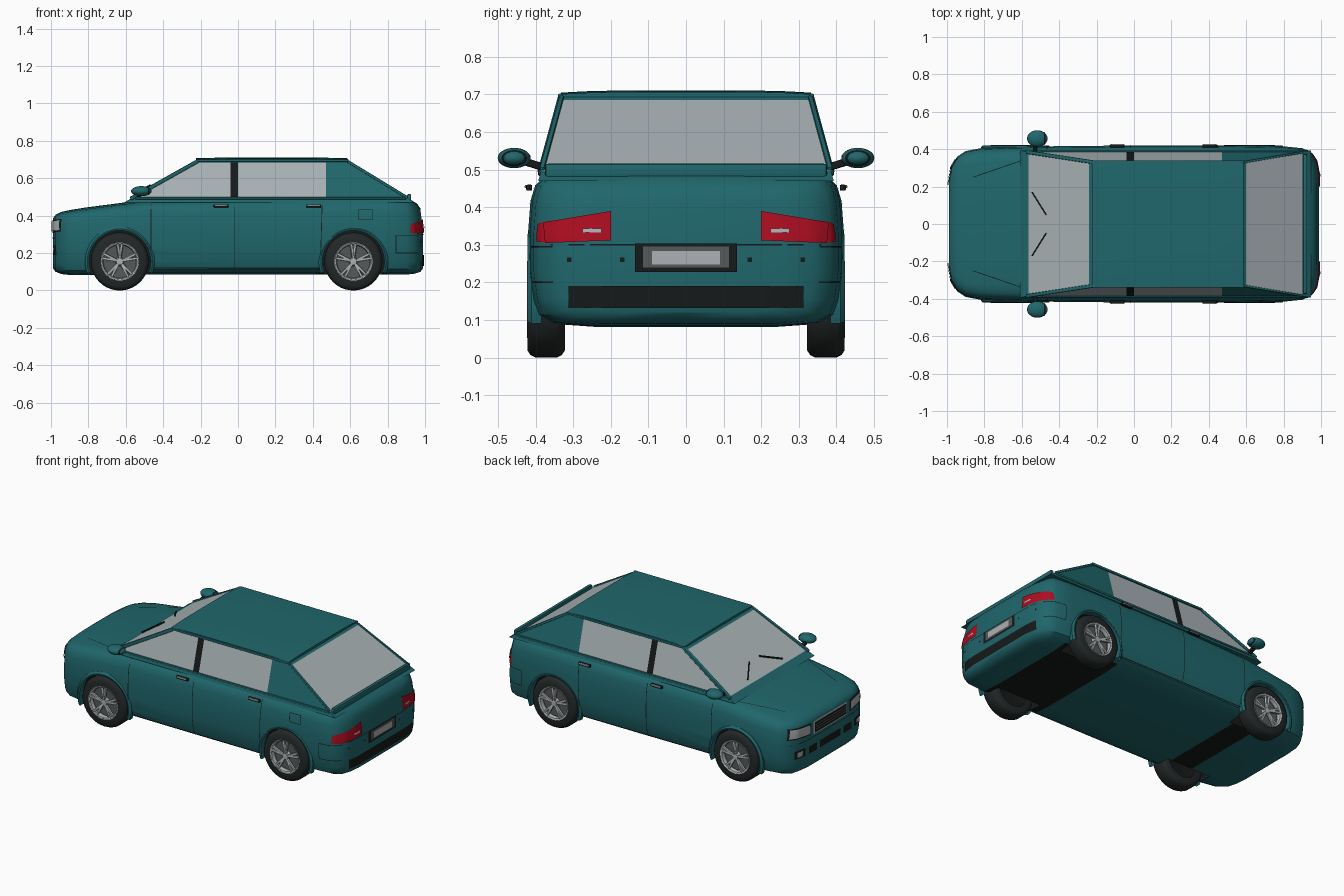
import bpy, bmesh, math
from mathutils import Vector, Matrix
from mathutils.bvhtree import BVHTree

if "Cube" in bpy.data.objects:
    bpy.data.objects.remove(bpy.data.objects["Cube"])


def material(name, rgb):
    m = bpy.data.materials.new(name)
    m.use_nodes = True
    m.diffuse_color = (*rgb, 1)
    m.node_tree.nodes["Principled BSDF"].inputs["Base Color"].default_value = (*rgb, 1)
    return m


TEAL = material("teal paint", (0.014, 0.135, 0.15))
GLASS = material("pale glass", (0.4, 0.45, 0.47))
TRIM = material("black trim", (0.008, 0.01, 0.01))
TYRE = material("tyre rubber", (0.016, 0.02, 0.02))
RED = material("red lamp", (0.42, 0.004, 0.015))
SILVER = material("silver metal", (0.42, 0.44, 0.45))
GREY = material("dark grey metal", (0.09, 0.1, 0.1))


def finish(name, bm, *mats, angle=35):
    mesh = bpy.data.meshes.new(name)
    bm.to_mesh(mesh)
    bm.free()
    for m in mats:
        mesh.materials.append(m)
    mesh.polygons.foreach_set("use_smooth", [True] * len(mesh.polygons))
    mesh.set_sharp_from_angle(angle=math.radians(angle))
    ob = bpy.data.objects.new(name, mesh)
    bpy.context.collection.objects.link(ob)
    return ob


def lathe(name, profile, centre, mat, steps=40):
    """Spin (radius, y) points round an axle along y."""
    bm = bmesh.new()
    vs = [bm.verts.new((r, y, 0)) for r, y in profile]
    es = [bm.edges.new(p) for p in zip(vs, vs[1:])]
    bmesh.ops.spin(bm, geom=vs + es, axis=(0, 1, 0), cent=(0, 0, 0), angle=math.tau, steps=steps)
    bmesh.ops.remove_doubles(bm, verts=bm.verts, dist=1e-4)
    bmesh.ops.recalc_face_normals(bm, faces=bm.faces)
    bmesh.ops.translate(bm, verts=bm.verts, vec=centre)
    return finish(name, bm, mat)


def bar(name, p, q, width, depth, mat, bevel=0.0):
    """A box running from p to q."""
    p, q = Vector(p), Vector(q)
    bm = bmesh.new()
    turn = (q - p).to_track_quat("Z", "Y").to_matrix().to_4x4()
    size = Matrix.Diagonal((width, depth, (q - p).length, 1))
    bmesh.ops.create_cube(bm, matrix=Matrix.Translation((p + q) / 2) @ turn @ size)
    if bevel:
        bmesh.ops.bevel(bm, geom=bm.edges[:], offset=bevel, segments=2, affect="EDGES", profile=0.5)
    return finish(name, bm, mat)


def block(name, centre, size, mat, bevel=0.004):
    c, h = Vector(centre), Vector((0, 0, size[2] / 2))
    return bar(name, c - h, c + h, size[0], size[1], mat, bevel)


def blob(name, centre, radii, mat):
    bm = bmesh.new()
    bmesh.ops.create_uvsphere(bm, u_segments=24, v_segments=14, radius=1,
                              matrix=Matrix.Translation(centre) @ Matrix.Diagonal((*radii, 1)))
    return finish(name, bm, mat)


# Lower body: a loft of rounded sections (x, half width, bottom, top)
STATIONS = [(-.99, .22, .12, .385), (-.975, .31, .10, .405), (-.945, .36, .088, .42),
            (-.9, .39, .083, .43), (-.82, .405, .082, .443), (-.65, .412, .085, .465),
            (-.5, .415, .085, .485), (0, .42, .085, .497), (.5, .42, .085, .5),
            (.8, .415, .085, .5), (.9, .405, .085, .497), (.945, .385, .09, .485),
            (.975, .34, .10, .465), (.99, .26, .12, .44)]
HALF = [(0, 0), (.6, 0), (.85, .02), (.94, .07), (.975, .16), (1, .35), (1, .6),
        (.985, .8), (.955, .9), (.9, .95), (.8, .975), (.45, .995), (0, 1)]
SECTION = HALF + [(-y, z) for y, z in HALF[-2:0:-1]]
AXLES, AXLE_Z, ARCH = (-.632, .617), .155, .168

bm = bmesh.new()
rings = []
for x, w, lo, hi in STATIONS:
    ring = []
    for fy, fz in SECTION:
        z = lo + (hi - lo) * fz
        lean = .12 * max(0, z - .31) if x > .93 else 0
        ring.append(bm.verts.new((x - lean, w * fy, z)))
    rings.append(ring)
n = len(SECTION)
for a, b in zip(rings, rings[1:]):
    for i in range(n):
        bm.faces.new((a[i], a[(i + 1) % n], b[(i + 1) % n], b[i]))
for ring in (rings[0], rings[-1]):
    for i in range(1, n // 2 - 1):
        bm.faces.new((ring[i], ring[i + 1], ring[-i - 1], ring[-i]))
    bm.faces.new((ring[0], ring[1], ring[-1]))
    bm.faces.new((ring[n // 2], ring[n // 2 - 1], ring[n // 2 + 1]))
bmesh.ops.recalc_face_normals(bm, faces=bm.faces)
body = finish("body_shell", bm, TEAL, TRIM)

# Wheel wells cut from the body
for ax in AXLES:
    for s in (-1, 1):
        cutter = lathe("well_cutter", [(0, -.12), (ARCH, -.12), (ARCH, .12), (0, .12)],
                       (ax, s * .39, AXLE_Z), TRIM, 48)
        cutter.hide_render = True
        mod = body.modifiers.new("well", "BOOLEAN")
        mod.operation, mod.solver, mod.object = "DIFFERENCE", "EXACT", cutter
        bpy.context.view_layer.objects.active = body
        bpy.ops.object.modifier_apply(modifier=mod.name)
        bpy.data.objects.remove(cutter)
bm = bmesh.new()
bm.from_mesh(body.data)
bmesh.ops.bisect_plane(bm, geom=bm.verts[:] + bm.edges[:] + bm.faces[:],
                       plane_co=(.42, 0, 0), plane_no=(1, 0, 0))
for f in bm.faces:
    c = f.calc_center_median()
    in_well = any(all(math.hypot(v.co.x - ax, v.co.z - AXLE_Z) < ARCH + .004 for v in f.verts)
                  for ax in AXLES)
    floor = c.z < .1 and .42 < c.x < .84 and f.normal.z < -.8
    f.material_index = int(in_well or floor)
surface = BVHTree.FromBMesh(bm)
bm.to_mesh(body.data)
bm.free()
body.data.set_sharp_from_angle(angle=math.radians(35))


def patch(name, mat, axis, sign, quad, cols=8, rows=2, lift=.003):
    """A thin plate draped on the body, seen along an axis, from four corners."""
    out = Vector([sign if i == axis else 0 for i in range(3)])
    a, b, c, d = (Vector(p) for p in quad)
    bm = bmesh.new()
    grid = []
    for j in range(rows + 1):
        for i in range(cols + 1):
            p = a.lerp(b, i / cols).lerp(d.lerp(c, i / cols), j / rows)
            start = list(p)
            start.insert(axis, sign * 2)
            hit = surface.ray_cast(Vector(start), -out)[0]
            grid.append(bm.verts.new(hit + out * lift) if hit else None)
    w = cols + 1
    for j in range(rows):
        for i in range(cols):
            k = j * w + i
            corners = [grid[k], grid[k + 1], grid[k + w + 1], grid[k + w]]
            if all(corners):
                f = bm.faces.new(corners)
                f.normal_update()
                if f.normal.dot(out) < 0:
                    f.normal_flip()
    return finish(name, bm, mat)


def rect(u0, u1, v0, v1):
    return [(u0, v0), (u1, v0), (u1, v1), (u0, v1)]


def seam(name, axis, sign, p, q, width=.004):
    p, q = Vector(p), Vector(q)
    t = (q - p).normalized().orthogonal() * width / 2
    return patch(name, TRIM, axis, sign, [p - t, q - t, q + t, p + t], 12, 1, .002)


# Cabin: tapered block, sliced so that windows and pillars can be coloured
bm = bmesh.new()
for s in (-1, 1):
    for x, y, z in ((-.61, .393, .47), (-.22, .33, .697), (.58, .33, .697), (.945, .393, .47)):
        bm.verts.new((x, s * y, z))
bmesh.ops.convex_hull(bm, input=bm.verts[:])
bmesh.ops.dissolve_limit(bm, angle_limit=.02, verts=bm.verts[:], edges=bm.edges[:])
for axis, at in ((0, -.04), (0, 0), (0, .47), (2, .497), (2, .685)):
    spot = Vector([at if i == axis else 0 for i in range(3)])
    bmesh.ops.bisect_plane(bm, geom=bm.verts[:] + bm.edges[:] + bm.faces[:], plane_co=spot,
                           plane_no=[float(i == axis) for i in range(3)])
bmesh.ops.recalc_face_normals(bm, faces=bm.faces)
for f in bm.faces:
    c = f.calc_center_median()
    side = abs(f.normal.y) > .7
    if not .497 < c.z < .685 or (side and c.x > .47):
        f.material_index = 0
    else:
        f.material_index = 2 if side and -.04 < c.x < 0 else 1
finish("cabin", bm, TEAL, GLASS, TRIM, angle=20)

# Roof: crowned slab
bm = bmesh.new()
bmesh.ops.create_grid(bm, x_segments=8, y_segments=10, size=1)
for v in bm.verts:
    u, t = v.co.x, v.co.y
    v.co = (.18 + .405 * u, .332 * t, .711 - .006 * t ** 4 - .004 * u ** 4)
skirt = bmesh.ops.extrude_face_region(bm, geom=bm.faces[:])["geom"]
for v in skirt:
    if isinstance(v, bmesh.types.BMVert):
        v.co.z = .688
bmesh.ops.recalc_face_normals(bm, faces=bm.faces)
finish("roof", bm, TEAL)

# Paired parts on both flanks
for s, side in ((-1, "right"), (1, "left")):
    bar(f"{side}_front_pillar", (-.575, s * .385, .49), (-.215, s * .33, .692), .02, .02, TEAL, .005)
    bar(f"{side}_rear_pillar", (.585, s * .33, .692), (.9, s * .383, .5), .012, .014, TEAL, .003)
    bar(f"{side}_roof_rail", (-.22, s * .334, .695), (.59, s * .334, .695), .012, .014, TEAL, .003)
    bar(f"{side}_window_sill", (-.55, s * .387, .493), (.9, s * .387, .493), .01, .012, TEAL, .003)
    for x in (-.09, .405):
        block(f"{side}_door_handle", (x, s * .417, .452), (.08, .016, .016), TRIM)
        block(f"{side}_handle_pull", (x, s * .422, .455), (.066, .014, .008), SILVER, .002)
    for x0, x1 in ((-.465, -.465), (-.02, -.02), (.45, .44)):
        seam(f"{side}_door_seam", 1, s, (x0, .46), (x1, .125))
    seam(f"{side}_sill_seam", 1, s, (-.46, .12), (.44, .12), .006)
    seam(f"{side}_bumper_end", 1, s, (.845, .2), (.845, .295))
    seam(f"{side}_bumper_top", 1, s, (.845, .295), (.965, .295))
    seam(f"{side}_bumper_base", 1, s, (.845, .2), (.965, .2))
    seam(f"{side}_hood_seam", 2, 1, (-.86, s * .25), (-.6, s * .34))
    patch(f"{side}_lamp_wrap", RED, 1, s, [(.92, .31), (.962, .305), (.957, .365), (.925, .355)], 6)
    # Mirror
    bar(f"{side}_mirror_arm", (-.53, s * .375, .505), (-.525, s * .44, .525), .022, .02, TRIM, .004)
    blob(f"{side}_mirror_shell", (-.517, s * .457, .531), (.055, .044, .027), TEAL)
    blob(f"{side}_mirror_rim", (-.48, s * .457, .531), (.01, .034, .021), TRIM)
    blob(f"{side}_mirror_glass", (-.474, s * .457, .531), (.007, .025, .014), GLASS)
    # Wiper
    bar(f"{side}_wiper", (-.545, s * .17, .52), (-.47, s * .05, .562), .008, .008, TRIM)
    # Tail lamp, headlamp, fog lamp
    patch(f"{side}_tail_lamp", RED, 0, 1,
          [(s * .2, .312), (s * .375, .305), (s * .38, .36), (s * .2, .39)], 10, 4, .006)
    patch(f"{side}_reversing_lamp", SILVER, 0, 1, rect(s * .225, s * .275, .333, .343), 4, 1, .01)
    patch(f"{side}_headlamp_rim", TRIM, 0, -1,
          [(s * .19, .305), (s * .36, .315), (s * .35, .382), (s * .19, .375)], 10, 3, .003)
    patch(f"{side}_headlamp", SILVER, 0, -1,
          [(s * .2, .315), (s * .352, .323), (s * .342, .376), (s * .2, .368)], 10, 3, .007)
    patch(f"{side}_fog_surround", TRIM, 0, -1, rect(s * .24, s * .32, .19, .24), 6)
    patch(f"{side}_fog_lamp", SILVER, 0, -1, rect(s * .265, s * .305, .2, .23), 4, 2, .007)
    patch(f"{side}_air_intake", TRIM, 0, -1, rect(s * .13, s * .21, .19, .235), 6)
    for y in (.17, .31):
        patch(f"{side}_parking_sensor", TRIM, 0, 1, rect(s * y - .006, s * y + .006, .255, .267), 2)

# Fuel flap outline on the right flank
flap = rect(.645, .718, .378, .432)
for p, q in zip(flap, flap[1:] + flap[:1]):
    seam("fuel_flap_seam", 1, -1, p, q)

# Nose
patch("grille_frame", SILVER, 0, -1, rect(-.165, .165, .295, .375), 10, 3, .003)
patch("grille", TRIM, 0, -1, rect(-.155, .155, .303, .367), 10, 3, .006)
for z in (.32, .335, .35):
    patch("grille_bar", GREY, 0, -1, rect(-.15, .15, z, z + .005), 10, 1, .009)
patch("centre_intake", TRIM, 0, -1, rect(-.1, .1, .19, .235), 8)
seam("front_bumper_seam", 0, -1, (-.34, .28), (.34, .28))

# Tail
patch("plate_recess", TRIM, 0, 1, rect(-.135, .135, .228, .303), 8, 3, .004)
patch("plate_frame", GREY, 0, 1, rect(-.115, .115, .24, .295), 8, 3, .006)
patch("number_plate", SILVER, 0, 1, rect(-.09, .09, .248, .284), 6, 2, .009)
patch("rear_valance", TRIM, 0, 1, rect(-.312, .312, .132, .19), 14, 3, .004)
seam("rear_bumper_seam", 0, 1, (-.36, .3), (.36, .3))
bar("tail_spoiler", (.915, -.375, .496), (.915, .375, .496), .022, .04, TEAL, .008)

# Wheels and arch lips
TYRE_SHAPE = [(.098, -.05), (.135, -.05), (.148, -.042), (.155, -.028), (.155, .028),
              (.148, .042), (.135, .05), (.104, .05), (.1, .04), (.098, -.05)]
for ax, end in zip(AXLES, ("front", "rear")):
    for s, side in ((-1, "right"), (1, "left")):
        name, y = f"{end}_{side}", s * .372
        hub = Vector((ax, y, AXLE_Z))
        lathe(f"{name}_tyre", TYRE_SHAPE, hub, TYRE)
        lathe(f"{name}_rim", [(.088, s * .03), (.092, s * .047), (.102, s * .051), (.104, s * .04)], hub, SILVER)
        lathe(f"{name}_rim_well", [(0, s * .015), (.09, s * .02), (.1, s * .04)], hub, GREY)
        lathe(f"{name}_back_plate", [(0, -s * .03), (.1, -s * .04)], hub, TRIM)
        lathe(f"{name}_hub", [(0, s * .05), (.018, s * .048), (.024, s * .02)], hub, SILVER, 20)
        for k in range(5):
            for split in (-.13, .13):
                t = math.tau * k / 5 + math.pi / 2
                inner = hub + Vector((.012 * math.cos(t), s * .04, .012 * math.sin(t)))
                outer = hub + Vector((.094 * math.cos(t + split), s * .044, .094 * math.sin(t + split)))
                bar(f"{name}_spoke", inner, outer, .013, .013, SILVER, .002)
        # Arch lip: half ring round the opening
        bm = bmesh.new()
        ring = [bm.verts.new((ax + r, s * (.385 + d), AXLE_Z))
                for r, d in ((.166, 0), (.166, .034), (.174, .036), (.186, .026), (.186, 0))]
        edges = [bm.edges.new(p) for p in zip(ring, ring[1:])]
        bmesh.ops.rotate(bm, verts=ring, cent=hub, matrix=Matrix.Rotation(.35, 3, "Y"))
        bmesh.ops.spin(bm, geom=ring + edges, axis=(0, -1, 0), cent=hub, angle=math.pi + .7, steps=32)
        bmesh.ops.recalc_face_normals(bm, faces=bm.faces)
        finish(f"{name}_arch_lip", bm, TEAL)
